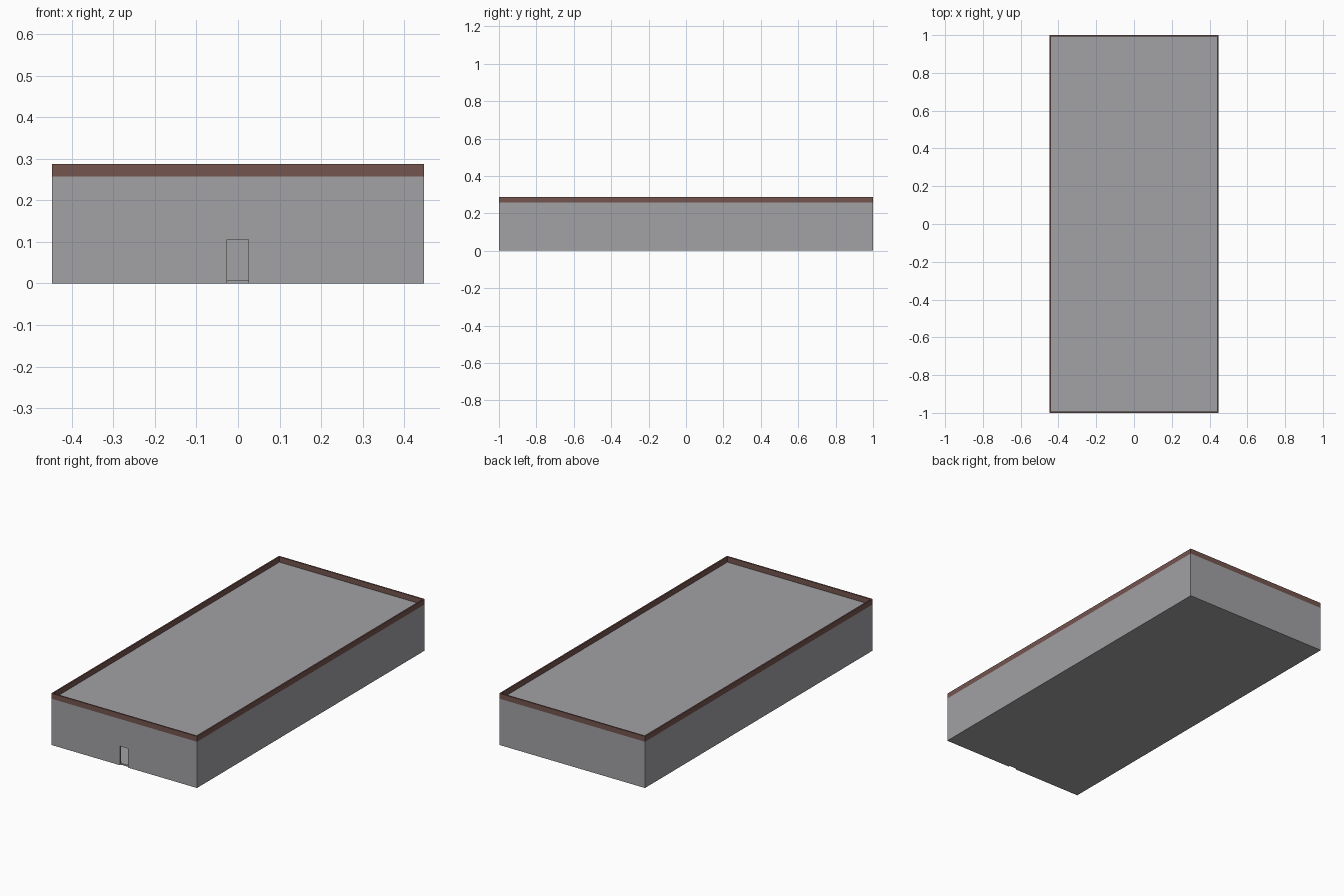
import bpy, bmesh

if "Cube" in bpy.data.objects:
    bpy.data.objects.remove(bpy.data.objects["Cube"])

W, L = 0.448, 1.0            # half width, half length
T = 0.008                    # wall thickness
H_WALL, H_TOP = 0.257, 0.287
DX0, DX1, DZ = -0.026, 0.025, 0.106   # door opening


def mat(name, col):
    m = bpy.data.materials.new(name)
    m.diffuse_color = (*col, 1)
    m.use_nodes = True
    m.node_tree.nodes["Principled BSDF"].inputs["Base Color"].default_value = m.diffuse_color
    return m


grey = mat("grey concrete", (0.36, 0.36, 0.375))
brown = mat("brown trim", (0.175, 0.09, 0.078))


def extrude(name, outline, direction, m, close_hole=None):
    """Extrude a flat outline (optionally a bridged ring) into a solid."""
    bm = bmesh.new()
    n = len(outline)
    a = [bm.verts.new(p) for p in outline]
    b = [bm.verts.new([p[i] + direction[i] for i in range(3)]) for p in outline]
    for i in range(n):
        j = (i + 1) % n
        bm.faces.new((a[i], a[j], b[j], b[i]))
    if close_hole:
        k = n // 2
        for i in range(k):
            j = (i + 1) % k
            # rebuild side walls as two separate loops
            pass
    bm.faces.new(a)
    bm.faces.new(b)
    bmesh.ops.recalc_face_normals(bm, faces=bm.faces)
    me = bpy.data.meshes.new(name)
    bm.to_mesh(me)
    bm.free()
    me.materials.append(m)
    ob = bpy.data.objects.new(name, me)
    bpy.context.collection.objects.link(ob)
    return ob


def box(name, x0, x1, y0, y1, z0, z1, m):
    return extrude(name, [(x0, y0, z0), (x1, y0, z0), (x1, y1, z0), (x0, y1, z0)],
                   (0, 0, z1 - z0), m)


def ring(name, z0, z1, m):
    """Hollow rectangular band of wall thickness T."""
    bm = bmesh.new()
    loops = []
    for w, l in ((W, L), (W - T, L - T)):
        for z in (z0, z1):
            loops.append([bm.verts.new((sx * w, sy * l, z))
                          for sx, sy in ((-1, -1), (1, -1), (1, 1), (-1, 1))])
    o0, o1, i0, i1 = loops
    for p, q in ((o0, o1), (i0, i1), (o0, i0), (o1, i1)):
        for i in range(4):
            j = (i + 1) % 4
            bm.faces.new((p[i], p[j], q[j], q[i]))
    bmesh.ops.recalc_face_normals(bm, faces=bm.faces)
    me = bpy.data.meshes.new(name)
    bm.to_mesh(me)
    bm.free()
    me.materials.append(m)
    ob = bpy.data.objects.new(name, me)
    bpy.context.collection.objects.link(ob)
    return ob


# walls: side and back boxes, front profile with the doorway cut out
box("left_wall", -W, -W + T, -L + T, L - T, 0, H_WALL, grey)
box("right_wall", W - T, W, -L + T, L - T, 0, H_WALL, grey)
box("back_wall", -W, W, L - T, L, 0, H_WALL, grey)
extrude("front_wall", [(-W, -L, 0), (DX0, -L, 0), (DX0, -L, DZ), (DX1, -L, DZ),
                       (DX1, -L, 0), (W, -L, 0), (W, -L, H_WALL), (-W, -L, H_WALL)],
        (0, T, 0), grey)

# floor and roof slabs between the walls
box("floor", -W + T, W - T, -L + T, L - T, 0, 0.008, grey)
box("roof", -W + T, W - T, -L + T, L - T, H_WALL - 0.008, H_WALL, grey)

# parapet band around the roof
ring("parapet", H_WALL, H_TOP, brown)
